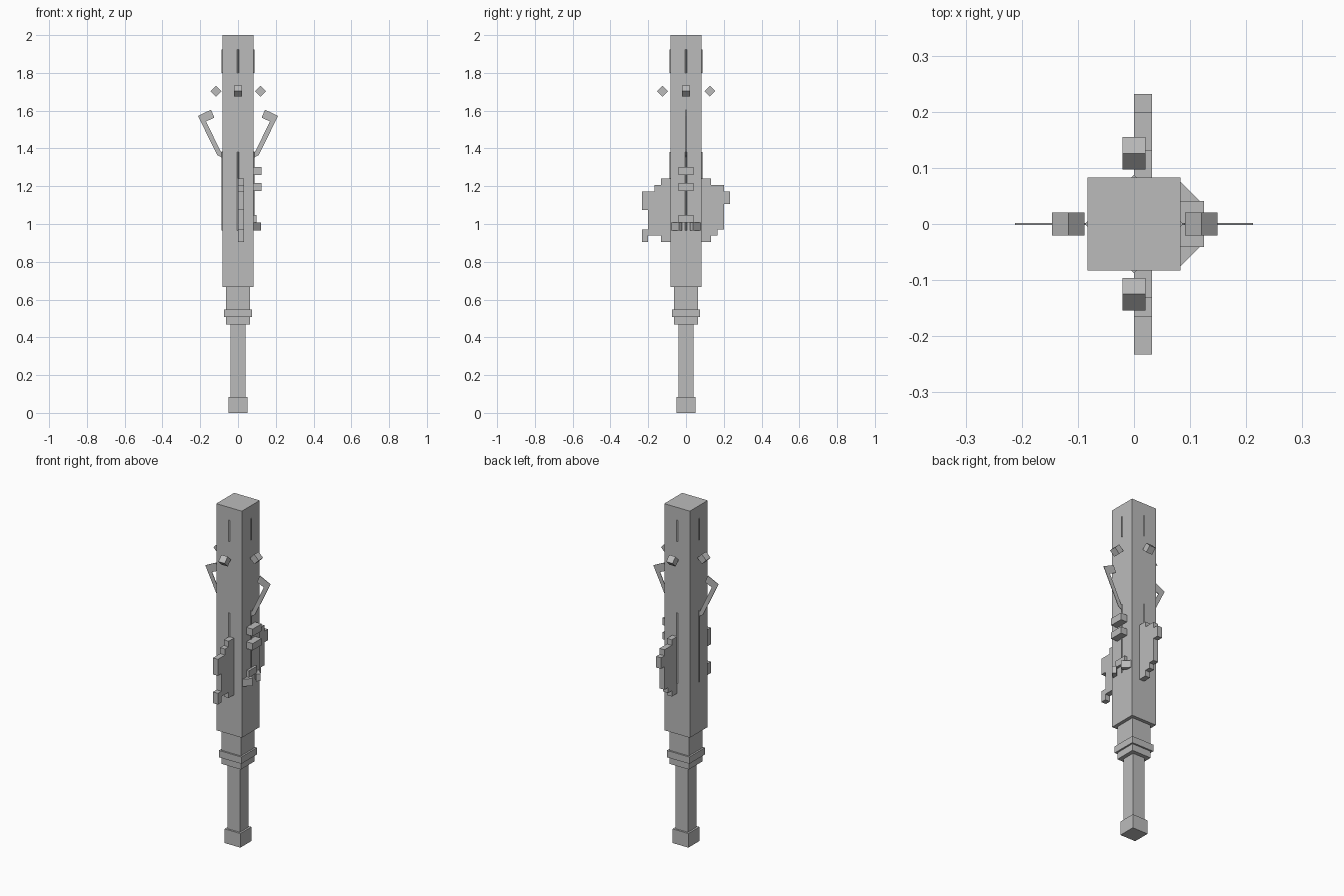
import bpy, bmesh, math
from mathutils import Matrix, Vector

if "Cube" in bpy.data.objects:
    bpy.data.objects.remove(bpy.data.objects["Cube"])

grey = bpy.data.materials.new("plain grey")
grey.diffuse_color = (0.5, 0.5, 0.5, 1)
grey.use_nodes = True
grey.node_tree.nodes["Principled BSDF"].inputs["Base Color"].default_value = grey.diffuse_color


def finish(name, bm):
    bmesh.ops.recalc_face_normals(bm, faces=bm.faces)
    mesh = bpy.data.meshes.new(name)
    bm.to_mesh(mesh)
    bm.free()
    mesh.materials.append(grey)
    ob = bpy.data.objects.new(name, mesh)
    bpy.context.collection.objects.link(ob)
    return ob


def box(name, centre, size, angle=0, axis='Z'):
    bm = bmesh.new()
    m = (Matrix.Translation(centre) @ Matrix.Rotation(math.radians(angle), 4, axis)
         @ Matrix.Diagonal((*size, 1)))
    bmesh.ops.create_cube(bm, size=1, matrix=m)
    return finish(name, bm)


def plate(name, outline, to3d, push):
    """Extruded flat outline."""
    bm = bmesh.new()
    face = bm.faces.new([bm.verts.new(to3d(a, b)) for a, b in outline])
    ext = bmesh.ops.extrude_face_region(bm, geom=[face])
    verts = [v for v in ext['geom'] if isinstance(v, bmesh.types.BMVert)]
    bmesh.ops.translate(bm, verts=verts, vec=Vector(push))
    return finish(name, bm)


# Square column, stacked from the foot upwards: name, half width, bottom, top
for name, h, z0, z1 in (("pommel", 0.051, 0, 0.083), ("handle", 0.04, 0.083, 0.467),
                        ("neck", 0.063, 0.467, 0.667), ("collar", 0.073, 0.507, 0.547),
                        ("body", 0.083, 0.667, 2.0)):
    box(name, (0, 0, (z0 + z1) / 2), (2 * h, 2 * h, z1 - z0))

# Thin ridges and tilted cubes repeated on the four sides
for i, (dx, dy) in enumerate(((1, 0), (0, 1), (-1, 0), (0, -1))):
    for label, z0, z1 in (("upper", 1.80, 1.925), ("lower", 0.965, 1.38)):
        box(f"{label}_ridge_{i}", (dx * 0.082, dy * 0.082, (z0 + z1) / 2),
            (0.008, 0.008, z1 - z0), 45)
    r = (0.12, 0.126, 0.117, 0.125)[i]
    box(f"tilted_cube_{i}", (dx * r, dy * r, 1.703), (0.041,) * 3, 45, 'Y' if dx else 'X')

# Thin hooked arms at left and right
hook = [(0.212, 1.572), (0.143, 1.605), (0.125, 1.563), (0.169, 1.543),
        (0.09, 1.38), (0.083, 1.385), (0.083, 1.35), (0.11, 1.365)]
for s, side in ((1, "right"), (-1, "left")):
    plate(f"{side}_hook", hook, lambda a, b: (s * a, -0.0015, b), (0, 0.003, 0))

# Stepped plates at back and front
back = [(0.08, 1.24), (0.132, 1.24), (0.132, 1.207), (0.2, 1.207), (0.2, 1.172),
        (0.232, 1.172), (0.232, 1.107), (0.2, 1.107), (0.2, 0.972), (0.166, 0.972),
        (0.166, 0.94), (0.132, 0.94), (0.132, 0.906), (0.08, 0.906)]
front = [(0.08, 1.24), (0.132, 1.24), (0.132, 1.207), (0.166, 1.207), (0.166, 1.172),
         (0.233, 1.172), (0.233, 1.075), (0.2, 1.075), (0.2, 0.972), (0.233, 0.972),
         (0.233, 0.906), (0.2, 0.906), (0.2, 0.94), (0.132, 0.94), (0.132, 0.906),
         (0.08, 0.906)]
for s, name, outline in ((1, "back_stepped_plate", back), (-1, "front_stepped_plate", front)):
    plate(name, outline, lambda a, b: (0, s * a, b), (0.032, 0, 0))

# Blocks on the right side
box("upper_block", (0.102, 0, 1.28), (0.045, 0.082, 0.042))
box("middle_block", (0.102, 0, 1.196), (0.045, 0.082, 0.04))
box("lower_block", (0.088, 0, 1.027), (0.019, 0.078, 0.04))
for s, side in ((1, "back"), (-1, "front")):
    box(f"{side}_slanted_block", (0.093, s * 0.0485, 0.987), (0.057, 0.024, 0.043), -45 * s)
